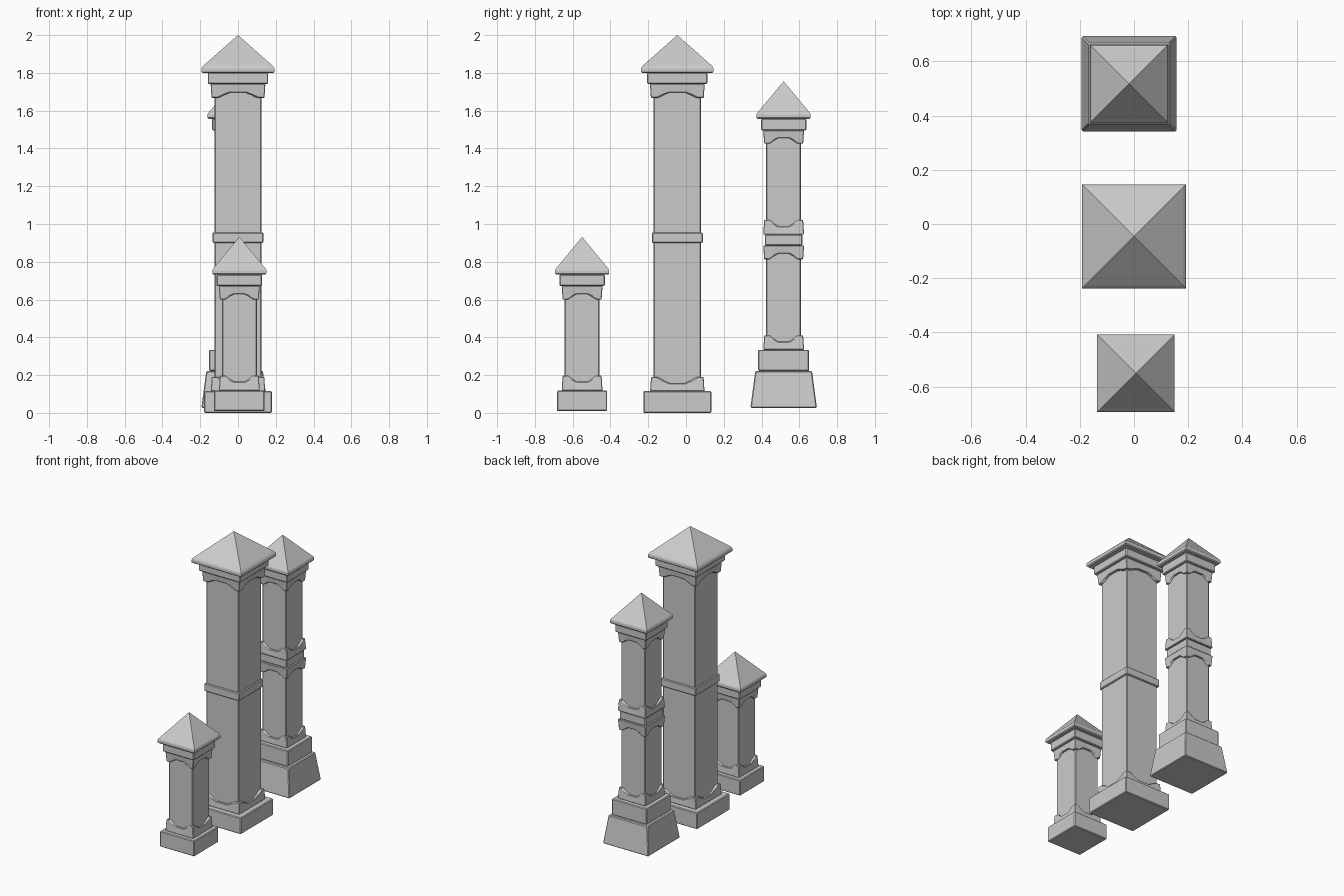
import bpy, bmesh

if "Cube" in bpy.data.objects:
    bpy.data.objects.remove(bpy.data.objects["Cube"])


def finish(name, bm, bevel=0.0):
    bmesh.ops.recalc_face_normals(bm, faces=bm.faces[:])
    me = bpy.data.meshes.new(name)
    bm.to_mesh(me)
    bm.free()
    ob = bpy.data.objects.new(name, me)
    bpy.context.collection.objects.link(ob)
    if bevel:
        m = ob.modifiers.new("edge_bevel", 'BEVEL')
        m.width = bevel
        m.segments = 1
        m.limit_method = 'ANGLE'
    return ob


def stack(name, c, rings, bevel=0.0):
    """Square solid from (half width, z) rings; half width 0 is an apex."""
    bm = bmesh.new()
    loops = []
    for h, z in rings:
        if h == 0:
            loops.append([bm.verts.new((c[0], c[1], z))])
        else:
            loops.append([bm.verts.new((c[0] + h * sx, c[1] + h * sy, z))
                          for sx, sy in ((-1, -1), (1, -1), (1, 1), (-1, 1))])
    bm.faces.new(loops[0])
    for a, b in zip(loops, loops[1:]):
        for i in range(4):
            j = (i + 1) % 4
            bm.faces.new([a[i], a[j], b[0]] if len(b) == 1 else [a[i], a[j], b[j], b[i]])
    if len(loops[-1]) == 4:
        bm.faces.new(loops[-1])
    return finish(name, bm, bevel)


def slab(name, c, h, z0, z1, top=None):
    return stack(name, c, [(h, z0), (top or h, z1)], 0.005)


def cap(name, c, h, z, apex):
    return stack(name, c, [(h - .006, z), (h, z + .006), (h, z + .023),
                           (h - .004, z + .032), (h - .012, z + .041), (0, apex)])


def collar(name, c, h, shaft, z_flat, z_tip, z_arch):
    """Square collar, one edge flat and the other cut by an arch on each side."""
    side = [(-1, 0), (-.8, 0), (-.55, .55), (-.3, 1), (.3, 1), (.55, .55), (.8, 0)]
    bm = bmesh.new()

    def ring(r, arched):
        out = []
        for dx, dy in ((1, 0), (0, 1), (-1, 0), (0, -1)):
            for t, k in side:
                z = z_tip + (z_arch - z_tip) * k if arched else z_flat
                out.append(bm.verts.new((c[0] + r * (t * dx + dy),
                                         c[1] + r * (t * dy - dx), z)))
        return out

    inner = shaft - .012
    rings = [ring(h, False), ring(h - .005, True), ring(inner, True), ring(inner, False)]
    n = len(rings[0])
    for k in range(4):
        a, b = rings[k], rings[(k + 1) % 4]
        for i in range(n):
            j = (i + 1) % n
            bm.faces.new((a[i], a[j], b[j], b[i]))
    return finish(name, bm, 0.003)


# tall pillar
c = (0, -.046)
slab("tall_base", c, .18, 0, .115)
collar("tall_base_collar", c, .144, .125, .115, .19, .156)
slab("tall_shaft", c, .125, .1, 1.76)
slab("tall_band", c, .135, .90, .955)
collar("tall_top_collar", c, .145, .125, 1.742, 1.668, 1.697)
slab("tall_top_slab", c, .16, 1.742, 1.801)
cap("tall_cap", c, .192, 1.80, 2.0)

# short pillar
c = (.007, -.55)
slab("short_base", c, .133, .009, .118)
collar("short_base_collar", c, .108, .0925, .118, .197, .165)
slab("short_shaft", c, .0925, .1, .70)
collar("short_top_collar", c, .108, .0925, .671, .60, .629)
slab("short_top_slab", c, .12, .671, .733)
cap("short_cap", c, .143, .732, .932)

# medium pillar on a sloped plinth
c = (-.018, .517)
slab("medium_plinth", c, .176, .027, .222, .15)
slab("medium_block", c, .135, .222, .334)
collar("medium_base_collar", c, .108, .0925, .334, .41, .377)
slab("medium_shaft", c, .0925, .3, 1.52)
collar("medium_lower_collar", c, .108, .0925, .887, .813, .843)
slab("medium_band", c, .1, .887, .945)
collar("medium_upper_collar", c, .108, .0925, .945, 1.022, .988)
collar("medium_top_collar", c, .108, .0925, 1.496, 1.425, 1.455)
slab("medium_top_slab", c, .12, 1.496, 1.558)
cap("medium_cap", c, .143, 1.557, 1.756)
